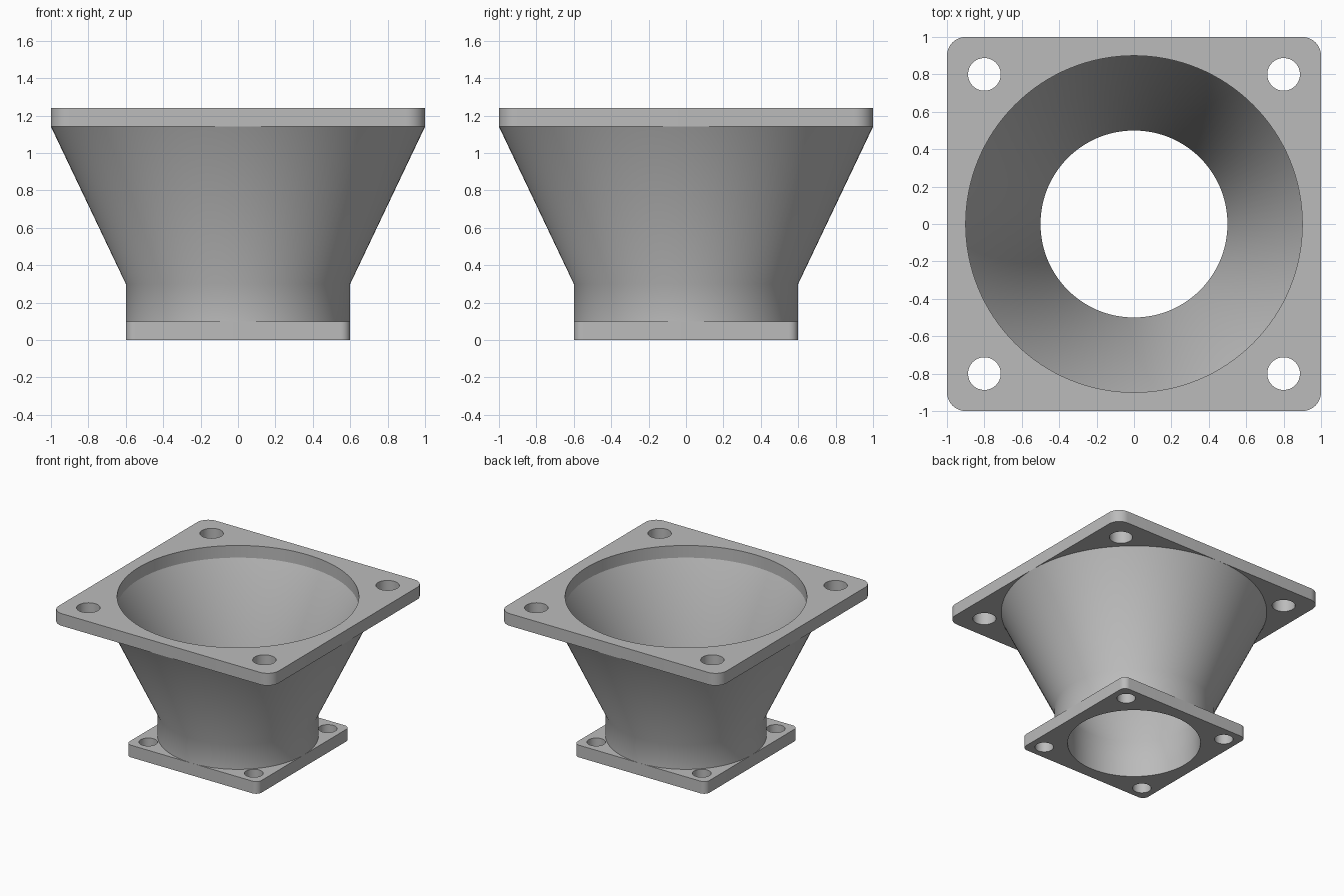
import bpy, bmesh, math
from mathutils import Vector

cube = bpy.data.objects.get("Cube")
if cube:
    bpy.data.objects.remove(cube, do_unlink=True)

grey = bpy.data.materials.new("plain grey")
grey.use_nodes = True
colour = (0.5, 0.5, 0.5, 1)
grey.diffuse_color = colour
grey.node_tree.nodes["Principled BSDF"].inputs["Base Color"].default_value = colour

SEGMENTS = 128


def arc(cx, cy, r, start, sweep, n):
    return [(cx + r * math.cos(start + sweep * i / n),
             cy + r * math.sin(start + sweep * i / n)) for i in range(n + 1)]


def circle(cx, cy, r, n):
    return arc(cx, cy, r, 0, math.tau, n)[:-1]


def smooth(obj):
    bpy.ops.object.select_all(action='DESELECT')
    obj.select_set(True)
    bpy.context.view_layer.objects.active = obj
    bpy.ops.object.shade_smooth_by_angle(angle=math.radians(30))


def flange(name, half, corner, bore, bolt, bolt_r, z, thick):
    """Rounded square plate with a round bore and four bolt holes."""
    outline = []
    for k, (sx, sy) in enumerate([(1, 1), (-1, 1), (-1, -1), (1, -1)]):
        c = half - corner
        outline += arc(sx * c, sy * c, corner, k * math.pi / 2, math.pi / 2, 10)
    loops = [outline, circle(0, 0, bore, SEGMENTS)]
    loops += [circle(sx * bolt, sy * bolt, bolt_r, 32) for sx in (1, -1) for sy in (1, -1)]

    curve = bpy.data.curves.new(name, 'CURVE')
    curve.dimensions = '2D'
    curve.fill_mode = 'BOTH'
    curve.extrude = thick / 2
    for loop in loops:
        spline = curve.splines.new('POLY')
        spline.points.add(len(loop) - 1)
        for point, (x, y) in zip(spline.points, loop):
            point.co = (x, y, 0, 1)
        spline.use_cyclic_u = True
    obj = bpy.data.objects.new(name, curve)
    obj.location.z = z + thick / 2
    bpy.context.collection.objects.link(obj)
    bpy.ops.object.select_all(action='DESELECT')
    obj.select_set(True)
    bpy.context.view_layer.objects.active = obj
    bpy.ops.object.convert(target='MESH')
    obj = bpy.context.object

    # Weld the caps to the walls
    bm = bmesh.new()
    bm.from_mesh(obj.data)
    bmesh.ops.remove_doubles(bm, verts=bm.verts, dist=0.0001)
    bmesh.ops.recalc_face_normals(bm, faces=bm.faces)
    bm.to_mesh(obj.data)
    bm.free()
    obj.data.materials.clear()
    obj.data.materials.append(grey)
    smooth(obj)


def lathe(name, profile, inward):
    """Spin an open (radius, height) profile around the vertical axis."""
    bm = bmesh.new()
    verts = [bm.verts.new((r, 0, z)) for r, z in profile]
    edges = [bm.edges.new(pair) for pair in zip(verts, verts[1:])]
    bmesh.ops.spin(bm, geom=verts + edges, cent=(0, 0, 0), axis=(0, 0, 1),
                   angle=math.tau, steps=SEGMENTS, use_merge=True)
    bmesh.ops.remove_doubles(bm, verts=bm.verts, dist=0.0001)
    for face in bm.faces:
        face.normal_update()
        out = face.calc_center_median() * Vector((1, 1, 0))
        if (face.normal.dot(out) < 0) != inward:
            face.normal_flip()
    mesh = bpy.data.meshes.new(name)
    bm.to_mesh(mesh)
    bm.free()
    mesh.materials.append(grey)
    obj = bpy.data.objects.new(name, mesh)
    bpy.context.collection.objects.link(obj)
    smooth(obj)


# Plates at both ends
flange("bottom_flange", 0.6, 0.05, 0.5, 0.48, 0.07, 0, 0.1)
flange("top_flange", 1.0, 0.1, 0.9, 0.8, 0.0875, 1.14, 0.1)

# Funnel walls between the plates
lathe("funnel_outside", [(0.6, 0.1), (0.6, 0.3), (1.0, 1.14)], False)
lathe("funnel_inside", [(0.5, 0.1), (0.5, 0.3), (0.9, 1.14)], True)
